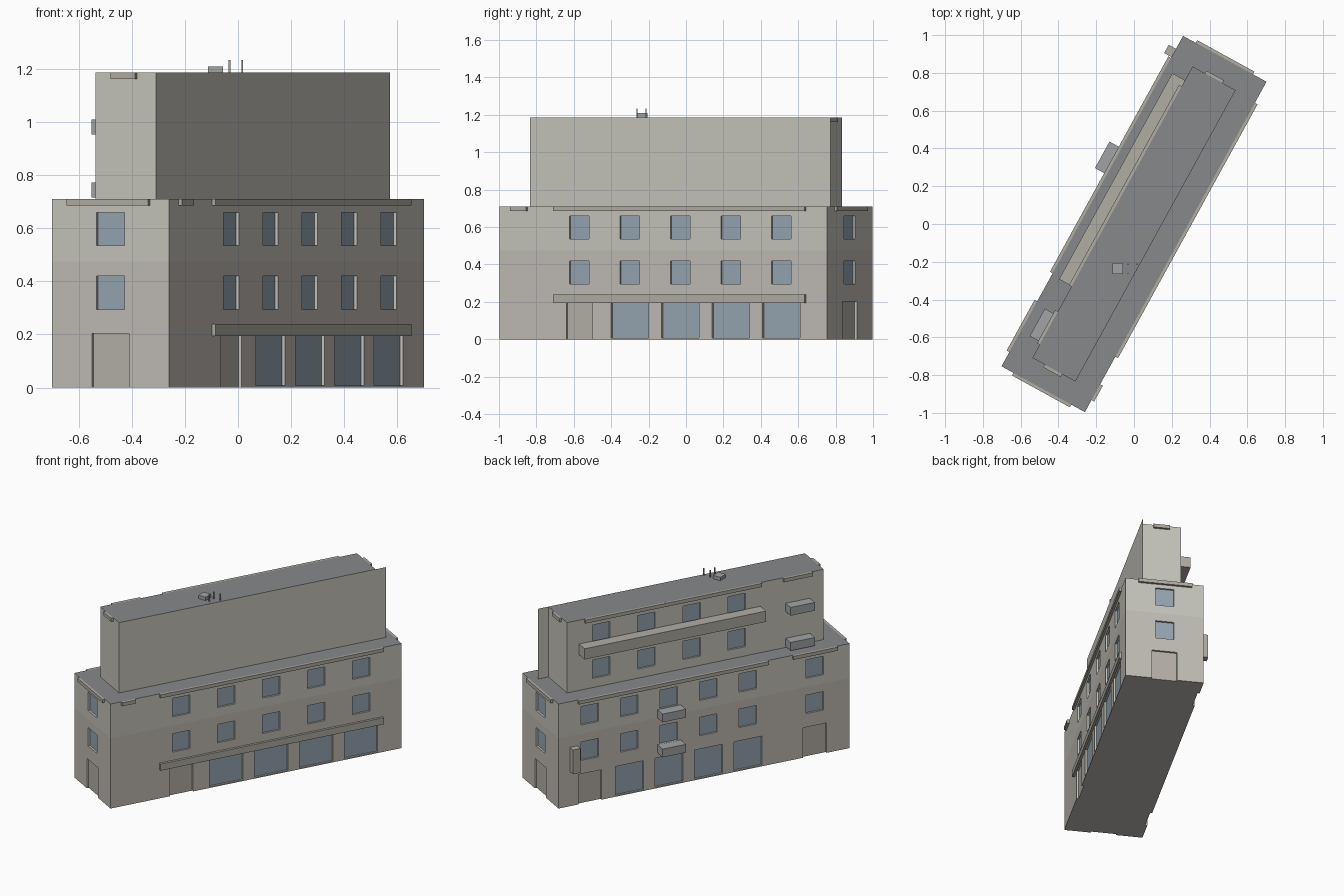
import bpy, bmesh
from math import radians
from mathutils import Matrix

if "Cube" in bpy.data.objects:
    bpy.data.objects.remove(bpy.data.objects["Cube"])

ROT = Matrix.Rotation(radians(61.2), 4, 'Z')   # whole building is turned on plan
L, W, H = 0.998, 0.252, 0.71                   # lower block half length, half width, height
UL, UW, UH = 0.88, 0.13, 1.187                 # upper block
MID, DEPTH = 0.476, 0.015                      # colour change height, window recess


def material(name, rgb):
    m = bpy.data.materials.new(name)
    m.diffuse_color = (*rgb, 1)
    m.use_nodes = True
    m.node_tree.nodes["Principled BSDF"].inputs["Base Color"].default_value = m.diffuse_color
    return m


BASE = material("base_wall", (0.53, 0.50, 0.46))
WALL = material("upper_wall", (0.56, 0.55, 0.50))
ROOF = material("roof_grey", (0.24, 0.25, 0.26))
GLASS = material("glass", (0.30, 0.38, 0.44))
DOOR = material("door_grey", (0.46, 0.43, 0.39))
TRIM = material("trim", (0.44, 0.42, 0.37))
METAL = material("metal", (0.36, 0.37, 0.38))


def add_box(bm, x0, x1, y0, y1, z0, z1):
    m = Matrix.Translation(((x0 + x1) / 2, (y0 + y1) / 2, (z0 + z1) / 2)) \
        @ Matrix.Diagonal((x1 - x0, y1 - y0, z1 - z0, 1))
    bmesh.ops.create_cube(bm, size=1, matrix=m)


def finish(name, bm, mats, rot=ROT):
    me = bpy.data.meshes.new(name)
    bm.to_mesh(me)
    bm.free()
    for m in mats:
        me.materials.append(m)
    ob = bpy.data.objects.new(name, me)
    ob.matrix_world = rot
    bpy.context.collection.objects.link(ob)
    return ob


def boxes(name, items, mat, rot=ROT):
    bm = bmesh.new()
    for b in items:
        add_box(bm, *b)
    return finish(name, bm, [mat], rot)


def on_wall(side, a0, a1, z0, z1, d0, d1, l=L, w=W):
    """Box on a wall: a = range along the wall, d = offset outwards from it."""
    if side == "front":
        return (a0, a1, -w - d1, -w - d0, z0, z1)
    if side == "back":
        return (a0, a1, w + d0, w + d1, z0, z1)
    if side == "left":
        return (-l - d1, -l - d0, -a1, -a0, z0, z1)
    return (l + d0, l + d1, -a1, -a0, z0, z1)


def block(name, l, w, z0, z1, openings):
    """Block with recessed openings, roof and two wall colours."""
    bm = bmesh.new()
    add_box(bm, -l, l, -w, w, z0, z1)
    if z0 < MID:
        bmesh.ops.bisect_plane(bm, geom=bm.verts[:] + bm.edges[:] + bm.faces[:],
                               plane_co=(0, 0, MID), plane_no=(0, 0, 1))
    bm.normal_update()
    for f in bm.faces:
        z = f.calc_center_median().z
        f.material_index = 2 if f.normal.z > 0.9 else (0 if z < MID else 1)
    ob = finish(name, bm, [BASE, WALL, ROOF])
    cut = boxes("cutter", [on_wall(s, c - h, c + h, a - (0.02 if a == 0 else 0), b, -DEPTH, 0.02, l, w)
                           for s, c, h, a, b, _ in openings], WALL)
    mod = ob.modifiers.new("openings", 'BOOLEAN')
    mod.object, mod.operation, mod.solver = cut, 'DIFFERENCE', 'EXACT'
    bpy.context.view_layer.update()
    me = bpy.data.meshes.new_from_object(ob.evaluated_get(bpy.context.evaluated_depsgraph_get()))
    ob.modifiers.clear()
    ob.data = me
    bpy.data.objects.remove(cut)
    # panes and door leaves at the back of the recesses
    for kind, mat in (("windows", GLASS), ("doors", DOOR)):
        items = [on_wall(s, c - h, c + h, a, b, -DEPTH, -DEPTH + 0.002, l, w)
                 for s, c, h, a, b, m in openings if m == mat]
        if items:
            boxes(name + "_" + kind, items, mat)


# Openings of the lower block: (side, centre, half width, z0, z1, material)
ROWS = ((0.295, 0.42), (0.535, 0.66))
front = [-0.512 + 0.308 * i for i in range(5)]
back = [0.783 - 0.271 * i for i in range(5)] + [-0.76]
openings = []
for side, centres in (("front", front), ("back", back), ("left", [0]), ("right", [0])):
    for c in centres:
        openings += [(side, c, 0.06, a, b, GLASS) for a, b in ROWS]
for c in front[1:]:
    openings.append(("front", c, 0.114, 0.008, 0.2, GLASS))
for c in back[1:5]:
    openings.append(("back", c, 0.097, 0.008, 0.205, GLASS))
for side, c in (("front", front[0]), ("back", back[0]), ("back", back[5]), ("left", 0), ("right", 0)):
    openings.append((side, c, 0.08, 0, 0.203, DOOR))
block("lower_block", L, W, 0, H, openings)

# Upper block: windows on the back only
block("upper_block", UL, UW, H, UH,
      [("back", 0.645 - 0.31 * i, 0.06, a, b, GLASS)
       for i in range(4) for a, b in ((0.772, 0.897), (1.01, 1.135))])

# Thin front screen wall running past the end of the upper block
bm = bmesh.new()
bm.faces.new([bm.verts.new(p) for p in ((UL, -UW, H), (0.952, -UW, H), (0.952, -UW, UH), (UL, -UW, UH))])
finish("screen_wall", bm, [WALL])

# Roof edge strips
P = 0.016
boxes("lower_roof_trim", [on_wall(s, a, b, H - 0.024, H, 0, P) for s, a, b in (
    ("front", -0.663, 0.87), ("front", -0.925, -0.83), ("back", -0.436, 0.865),
    ("back", -0.912, -0.606), ("left", -0.18, 0.17), ("right", -0.175, 0.17))], TRIM)
boxes("upper_roof_trim", [on_wall(s, a, b, UH - 0.024, UH, 0, P, UL, UW) for s, a, b in (
    ("back", -0.45, 0.76), ("back", -0.8, -0.6),
    ("left", -0.055, 0.05), ("right", -0.055, 0.05))], TRIM)

# Shop canopy, balconies and hanging sign box
boxes("shop_canopy", [on_wall("front", -0.663, 0.87, 0.195, 0.24, 0, P)], TRIM)
boxes("long_balcony", [on_wall("back", -0.447, 0.797, 0.952, 1.025, 0, 0.077, UL, UW)], TRIM)
boxes("lower_balconies", [on_wall("back", 0.16, 0.32, z, z + 0.056, 0, 0.072) for z in (0.238, 0.476)], METAL)
boxes("upper_balconies", [on_wall("back", -0.786, -0.62, z, z + 0.056, 0, 0.068, UL, UW)
                          for z in (0.716, 0.954)], METAL)
boxes("sign_box", [on_wall("back", 0.87, 0.92, 0.235, 0.4, 0, 0.044)], TRIM)

# Rooftop unit and aerials, square to the grid
I = Matrix.Identity(4)
boxes("roof_unit", [(-0.113, -0.057, -0.265, -0.207, UH, 1.21)], METAL, I)
boxes("aerials", [(x - 0.003, x + 0.003, y - 0.003, y + 0.003, UH, 1.235)
                  for x, y in ((-0.032, -0.213), (-0.032, -0.262), (0.016, -0.213))], METAL, I)
